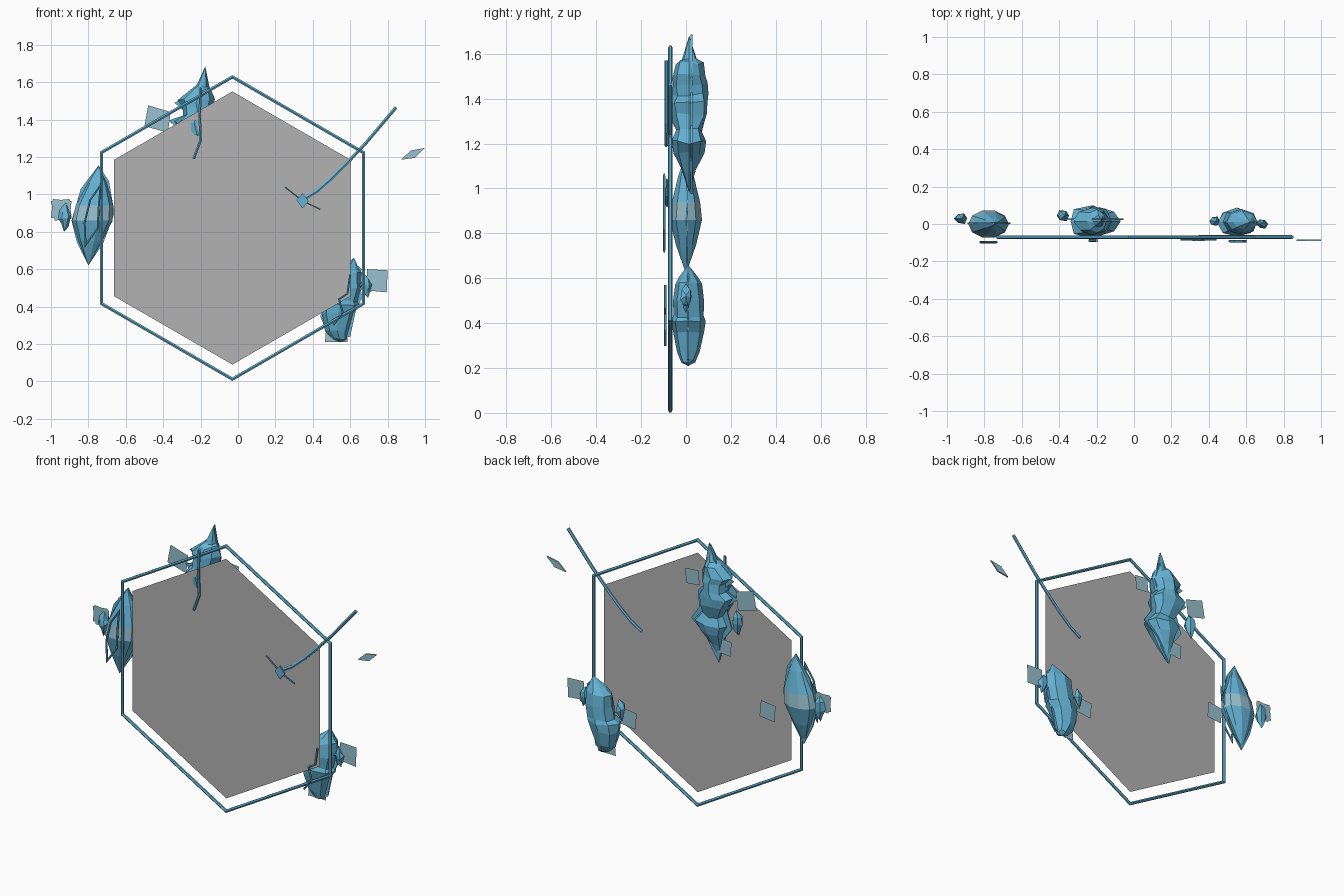
import bpy, bmesh, math, random
from mathutils import Vector

if "Cube" in bpy.data.objects:
    bpy.data.objects.remove(bpy.data.objects["Cube"])

random.seed(4)


def material(name, rgb):
    m = bpy.data.materials.new(name)
    m.diffuse_color = (*rgb, 1)
    m.use_nodes = True
    m.node_tree.nodes["Principled BSDF"].inputs["Base Color"].default_value = m.diffuse_color
    return m


BLUE = material("crystal blue", (0.13, 0.45, 0.66))
PALE = material("pale blue", (0.31, 0.53, 0.62))
GREY = material("panel grey", (0.45, 0.45, 0.45))


def finish(name, bm, *mats):
    bmesh.ops.recalc_face_normals(bm, faces=bm.faces)
    me = bpy.data.meshes.new(name)
    bm.to_mesh(me)
    bm.free()
    for m in mats:
        me.materials.append(m)
    ob = bpy.data.objects.new(name, me)
    bpy.context.collection.objects.link(ob)
    return ob


def plate(name, pts, y, mat, thick=0.0):
    """Flat outline in the x-z plane, optionally with thickness."""
    bm = bmesh.new()
    f = bm.faces.new([bm.verts.new((x, y - thick / 2, z)) for x, z in pts])
    if thick:
        ext = bmesh.ops.extrude_face_region(bm, geom=[f], use_keep_orig=True)
        vs = [v for v in ext["geom"] if isinstance(v, bmesh.types.BMVert)]
        bmesh.ops.translate(bm, verts=vs, vec=(0, thick, 0))
    return finish(name, bm, mat)


def shard(name, x, z, size, y, turn=0.1):
    """Small tilted square sheet."""
    r = size / math.sqrt(2)
    plate(name, [(x + r * math.cos(turn + math.pi / 4 + k * math.pi / 2),
                  z + r * math.sin(turn + math.pi / 4 + k * math.pi / 2)) for k in range(4)], y, PALE)


def rod(name, pts, y, r, closed=False, sides=6):
    """Mitred tube following a path in the x-z plane."""
    bm = bmesh.new()
    P = [Vector(p) for p in pts]
    n = len(P)
    rings = []
    for i, p in enumerate(P):
        a = (p - P[i - 1]).normalized() if closed or i else (P[1] - p).normalized()
        b = (P[(i + 1) % n] - p).normalized() if closed or i < n - 1 else a
        t = (a + b).normalized()
        miter = r / max(t.dot(a), 0.3)
        ring = []
        for k in range(sides):
            c = 2 * math.pi * (k + 0.5) / sides
            q = p + Vector((-t.y, t.x)) * miter * math.cos(c)
            ring.append(bm.verts.new((q.x, y + r * math.sin(c), q.y)))
        rings.append(ring)
    for i in range(n if closed else n - 1):
        A, B = rings[i], rings[(i + 1) % n]
        for k in range(sides):
            j = (k + 1) % sides
            bm.faces.new((A[k], A[j], B[j], B[k]))
    if not closed:
        bm.faces.new(rings[0])
        bm.faces.new(rings[-1])
    return finish(name, bm, BLUE)


def crystal(name, rings, cy, sides=8, jitter=0.0, band=None):
    """Faceted body: rings of (z, centre x, x radius, y radius); radius 0 is a tip."""
    bm = bmesh.new()
    loops = []
    for z, cx, rx, ry in rings:
        if rx == 0:
            loops.append([bm.verts.new((cx, cy, z))])
            continue
        ring = []
        for k in range(sides):
            a = 2 * math.pi * k / sides
            s = 1 + random.uniform(-jitter, jitter)
            ring.append(bm.verts.new((cx + rx * s * math.cos(a), cy + ry * s * math.sin(a),
                                      z + random.uniform(-jitter, jitter) * 0.1)))
        loops.append(ring)
    for A, B in zip(loops, loops[1:]):
        for k in range(sides):
            j = (k + 1) % sides
            f = list(dict.fromkeys((A[k % len(A)], A[j % len(A)], B[j % len(B)], B[k % len(B)])))
            if len(f) > 2:
                bm.faces.new(f)
    if band:
        for f in bm.faces:
            if band[0] < f.calc_center_median().z < band[1]:
                f.material_index = 1
    return finish(name, bm, BLUE, PALE)


def spindle(name, x, y, z, r, h, lean=0.0):
    crystal(name, [(z + h / 2, x + lean, 0, 0), (z + h * 0.2, x, r * 0.8, r * 0.75), (z, x, r, r * 0.85),
                   (z - h * 0.25, x, r * 0.6, r * 0.6), (z - h / 2, x - lean, 0, 0)], y, 6, 0.15)


def hexagon(cx, cz, w, h, side):
    return [(cx, cz + h), (cx + w, cz + side), (cx + w, cz - side),
            (cx, cz - h), (cx - w, cz - side), (cx - w, cz + side)]


# Panel and surrounding frame
plate("panel", hexagon(-0.03, 0.82, 0.632, 0.73, 0.365), -0.07, GREY)
rod("frame", hexagon(-0.03, 0.82, 0.70, 0.808, 0.404), -0.07, 0.0095, True)

# Left spindle crystal with fin and front leaf
crystal("left_crystal", [(1.15, -.745, 0, 0), (1.06, -.752, .05, .035), (.94, -.768, .1, .066),
                         (.86, -.778, .108, .075), (.75, -.79, .062, .048), (.62, -.8, 0, 0)],
        0, 10, 0, (0.87, 0.93))
plate("left_fin", [(-.745, 1.155), (-.69, 1.07), (-.66, .9), (-.72, .74), (-.8, .62),
                   (-.86, .74), (-.89, .86), (-.84, 1.03)], 0.005, BLUE, 0.008)
rod("left_leaf_edge", [(-.735, 1.05), (-.745, .93), (-.75, .82), (-.815, .73), (-.82, .85), (-.79, .97)],
    -0.097, 0.006, True)
spindle("left_bud", -.925, .03, .88, .035, .16, .005)
shard("left_shard", -.945, .92, .1, .03, -0.1)
plate("left_shard_tip", [(-1, .965), (-.9, .975), (-.89, .87), (-.98, .86)], 0.028, PALE)
shard("left_inner_shard", -.575, .77, .1, .035)

# Upper crystal with flared tiers
crystal("upper_crystal", [(1.68, -.175, 0, 0), (1.58, -.19, .03, .035), (1.56, -.195, .05, .06),
                          (1.5, -.225, .095, .068), (1.47, -.22, .075, .075), (1.42, -.22, .07, .08),
                          (1.385, -.235, .115, .088), (1.33, -.22, .09, .085), (1.26, -.2, .075, .06),
                          (1.205, -.185, .115, .078), (1.16, -.2, .08, .065), (1.08, -.22, .045, .032),
                          (.98, -.24, 0, 0)], 0.014, 8, 0.1)
plate("upper_fin", [(-.175, 1.685), (-.15, 1.56), (-.13, 1.49), (-.15, 1.43), (-.1, 1.38), (-.11, 1.28),
                    (-.055, 1.2), (-.15, 1.12), (-.24, .975), (-.27, 1.12), (-.33, 1.2), (-.29, 1.32),
                    (-.37, 1.395), (-.27, 1.43), (-.34, 1.49), (-.24, 1.54)], 0.025, BLUE, 0.008)
rod("upper_stem", [(-.2, 1.57), (-.205, 1.42), (-.2, 1.29), (-.237, 1.19)], -0.088, 0.008)
spindle("upper_bud", -.38, .045, 1.26, .035, .15, .01)
plate("upper_left_shard", [(-.48, 1.476), (-.36, 1.44), (-.375, 1.33), (-.5, 1.365)], 0.035, PALE)
shard("upper_right_shard", -.05, 1.44, .09, .01, -.1)
shard("upper_low_shard", -.28, 1.08, .09, .03, .1)

# Lower crystal with stacked tiers
crystal("lower_crystal", [(.66, .62, 0, 0), (.6, .59, .06, .04), (.575, .58, .085, .06),
                          (.5, .575, .085, .068), (.43, .56, .085, .07), (.405, .55, .1, .078),
                          (.36, .535, .085, .07), (.27, .53, .06, .05), (.23, .545, .035, .03),
                          (.21, .55, 0, 0)], 0.01, 8, 0.07)
plate("lower_fin", [(.61, .645), (.66, .6), (.65, .52), (.665, .45), (.63, .38), (.6, .24), (.52, .21),
                    (.47, .27), (.44, .35), (.49, .43), (.49, .57), (.58, .59)], 0.01, BLUE, 0.008)
rod("lower_stem", [(.6, .57), (.585, .47), (.54, .44), (.56, .37), (.51, .3)], -0.092, 0.006)
spindle("lower_right_bud", .685, .0, .51, .03, .13, -.01)
spindle("lower_left_bud", .43, .015, .5, .03, .13, .01)
rod("lower_twig", [(.62, .5), (.67, .52), (.71, .48)], 0, 0.008)
plate("lower_right_shard", [(.69, .6), (.8, .594), (.795, .476), (.685, .487)], 0.0, PALE)
shard("lower_left_shard", .38, .46, .1, .01, .1)
plate("lower_base_shard", [(.465, .21), (.585, .21), (.58, .33), (.475, .325)], 0.012, PALE)

# Curved arm with cross twig, tip and loose shard
rod("arm", [(.845, 1.465), (.68, 1.27), (.58, 1.165), (.5, 1.085), (.42, 1.015), (.345, .97)], -0.07, 0.01)
rod("cross_twig", [(.25, 1.04), (.345, .965), (.44, .92)], -0.085, 0.004)
plate("arm_tip", [(.345, 1.005), (.378, .965), (.345, .925), (.312, .97)], -0.088, BLUE, 0.008)
plate("loose_shard", [(.87, 1.185), (.925, 1.235), (1.0, 1.248), (.945, 1.195)], -0.088, PALE, 0.008)
